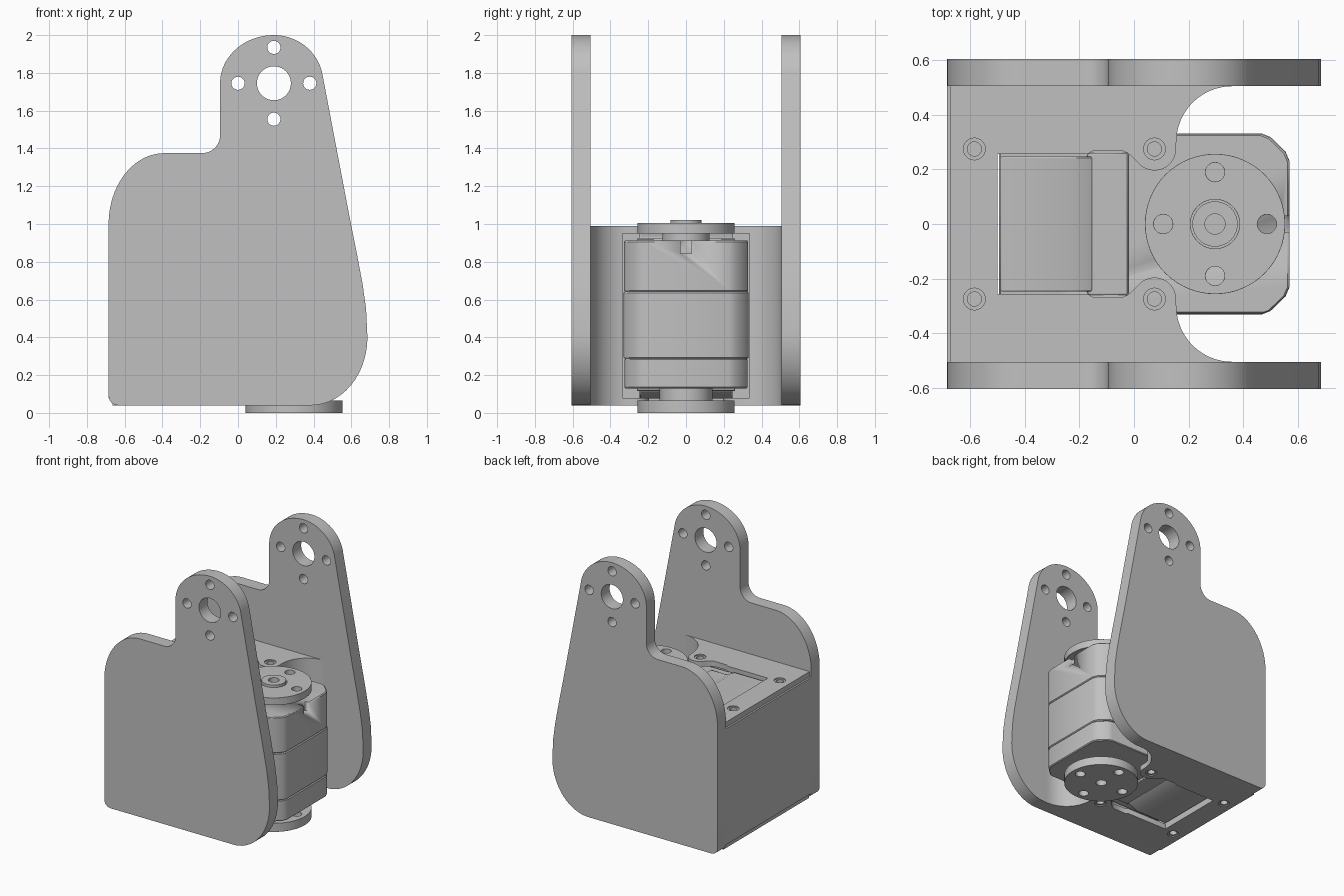
import bpy
import bmesh
from math import sin, cos, radians, pi

cube = bpy.data.objects.get("Cube")
if cube:
    bpy.data.objects.remove(cube, do_unlink=True)

grey = bpy.data.materials.new("plain grey")
grey.use_nodes = True
GREY = (0.53, 0.53, 0.53, 1)
grey.diffuse_color = GREY
grey.node_tree.nodes["Principled BSDF"].inputs["Base Color"].default_value = GREY


def arc(cx, cy, rx, ry, start, end, n=12):
    angles = [radians(start + (end - start) * i / n) for i in range(n + 1)]
    return [(cx + rx * cos(a), cy + ry * sin(a)) for a in angles]


def circle(cx, cy, r, n=40):
    return arc(cx, cy, r, r, 0, 360, n)[:-1]


def cross_holes(cx, cy, spread, r):
    return [circle(cx + spread * dx, cy + spread * dy, r, 20)
            for dx, dy in ((1, 0), (0, 1), (-1, 0), (0, -1))]


def mirrored(half):
    return half + [(x, -y) for x, y in reversed(half)]


def slab(name, loops, low, high, axis="z", bevel=0):
    """Extrude an outline, with any holes, between two levels of an axis."""
    curve = bpy.data.curves.new(name, "CURVE")
    curve.dimensions = "2D"
    curve.fill_mode = "BOTH"
    curve.extrude = (high - low) / 2
    for loop in loops:
        spline = curve.splines.new("POLY")
        spline.points.add(len(loop) - 1)
        for point, (u, v) in zip(spline.points, loop):
            point.co = (u, v, 0, 1)
        spline.use_cyclic_u = True
    obj = bpy.data.objects.new(name, curve)
    bpy.context.collection.objects.link(obj)
    middle = (low + high) / 2
    if axis == "y":
        obj.rotation_euler.x = pi / 2
        obj.location.y = middle
    else:
        obj.location.z = middle
    bpy.ops.object.select_all(action="DESELECT")
    obj.select_set(True)
    bpy.context.view_layer.objects.active = obj
    bpy.ops.object.convert(target="MESH")
    obj = bpy.context.view_layer.objects.active
    # Weld the caps to the walls
    bm = bmesh.new()
    bm.from_mesh(obj.data)
    bmesh.ops.remove_doubles(bm, verts=bm.verts, dist=0.0001)
    bmesh.ops.recalc_face_normals(bm, faces=bm.faces)
    bm.to_mesh(obj.data)
    bm.free()
    obj.data.materials.clear()
    obj.data.materials.append(grey)
    bpy.ops.object.shade_smooth_by_angle(angle=radians(30))
    if bevel:
        mod = obj.modifiers.new("soft edges", "BEVEL")
        mod.width = bevel
        mod.segments = 1
    return obj


# Side arms with the pivot holes
EYE = (0.19, 1.745)
arm = (arc(-0.635, 0.09, 0.05, 0.05, 270, 180, 6)
       + arc(-0.39, 1.0, 0.295, 0.375, 180, 90, 20)
       + arc(-0.19, 1.47, 0.095, 0.095, 270, 360, 10)
       + arc(*EYE, 0.285, 0.255, 180, 90, 20)
       + arc(*EYE, 0.262, 0.255, 90, 14, 18)[1:]
       + [(0.59, 1.04), (0.628, 0.85), (0.66, 0.68), (0.678, 0.55)]
       + arc(0.385, 0.4, 0.3, 0.36, 5, -90, 20))
arm_loops = [arm, circle(*EYE, 0.09)] + cross_holes(*EYE, 0.19, 0.035)
slab("front_arm", arm_loops, -0.605, -0.505, "y")
slab("back_arm", arm_loops, 0.505, 0.605, "y")

# Hollow block joining the arms, open towards the motor
BACK = -0.685
core = [(BACK, 0.505)] + arc(0.36, 0.30, 0.205, 0.205, 90, 170, 20) + [(-0.5, 0.335)]
slab("bracket_core", [mirrored(core)], 0.08, 0.95)

# Slotted top and bottom plates with screw lugs
SCREWS = [(x, y) for x in (-0.585, 0.075) for y in (-0.275, 0.275)]


def plate(name, back, low, high):
    half = ([(back, 0.505)]
            + arc(0.36, 0.30, 0.205, 0.205, 90, 180, 20)
            + arc(0.075, 0.275, 0.079, 0.079, 5, -145, 18)
            + [(-0.02, 0.258), (-0.045, 0.27), (-0.145, 0.27),
               (-0.17, 0.257), (-0.5, 0.257)])
    slab(name, [mirrored(half)] + [circle(x, y, 0.04, 24) for x, y in SCREWS], low, high)


plate("top_plate", -0.672, 0.95, 0.99)
plate("bottom_plate", -0.665, 0.04, 0.08)

# Screw sleeves set into the plates
for i, (x, y) in enumerate(SCREWS):
    for side, low, high in (("top", 0.95, 0.982), ("bottom", 0.048, 0.08)):
        slab(f"{side}_screw_sleeve_{i + 1}",
             [circle(x, y, 0.04, 24), circle(x, y, 0.026, 24)], low, high)


# Motor case in three stacked sections
def case_section(name, width, low, high):
    half = [(-0.495, width), (0.47, width), (0.5, width - 0.012),
            (0.555, width - 0.065), (0.57, width - 0.1)]
    return slab(name, [mirrored(half)], low, high, bevel=0.006)


case_section("motor_case_bottom", 0.325, 0.13, 0.288)
case_section("motor_case_middle", 0.331, 0.288, 0.642)
case_top = case_section("motor_case_top", 0.328, 0.642, 0.912)

# Small notch cut in the front of the case
notch = slab("notch_cutter", [[(0.535, -0.03), (0.6, -0.03), (0.6, 0.03), (0.535, 0.03)]],
             0.845, 0.95)
cut = case_top.modifiers.new("notch", "BOOLEAN")
cut.operation = "DIFFERENCE"
cut.object = notch
notch.hide_render = True
notch.hide_viewport = True

# Raised tail of the motor, showing through both plates
tail = [(-0.492, 0.9), (-0.492, 0.965), (-0.23, 0.965), (-0.15, 0.925), (-0.15, 0.9)]
step = [(-0.17, 0.9), (-0.17, 0.925), (-0.02, 0.925), (-0.02, 0.9)]
for side, flip in (("top", False), ("bottom", True)):
    for part, shape, width in (("tail", tail, 0.247), ("tail_step", step, 0.26)):
        outline = [(x, 1.04 - z if flip else z) for x, z in shape]
        slab(f"motor_{part}_{side}", [outline], -width, width, "y", bevel=0.006)

# Output discs above and below the motor
AXIS = (0.297, 0)
disc_holes = cross_holes(*AXIS, 0.19, 0.035)
slab("top_disc_neck", [circle(*AXIS, 0.125)], 0.9, 0.96)
slab("top_disc", [circle(*AXIS, 0.257, 64), circle(*AXIS, 0.09)] + disc_holes,
     0.95, 1.005, bevel=0.005)
slab("top_disc_hub", [circle(*AXIS, 0.083), circle(*AXIS, 0.037)], 0.95, 1.02)
slab("bottom_disc_neck", [circle(*AXIS, 0.14)], 0.055, 0.14)
slab("bottom_disc", [circle(*AXIS, 0.257, 64), circle(*AXIS, 0.037)] + disc_holes,
     0, 0.065, bevel=0.005)
